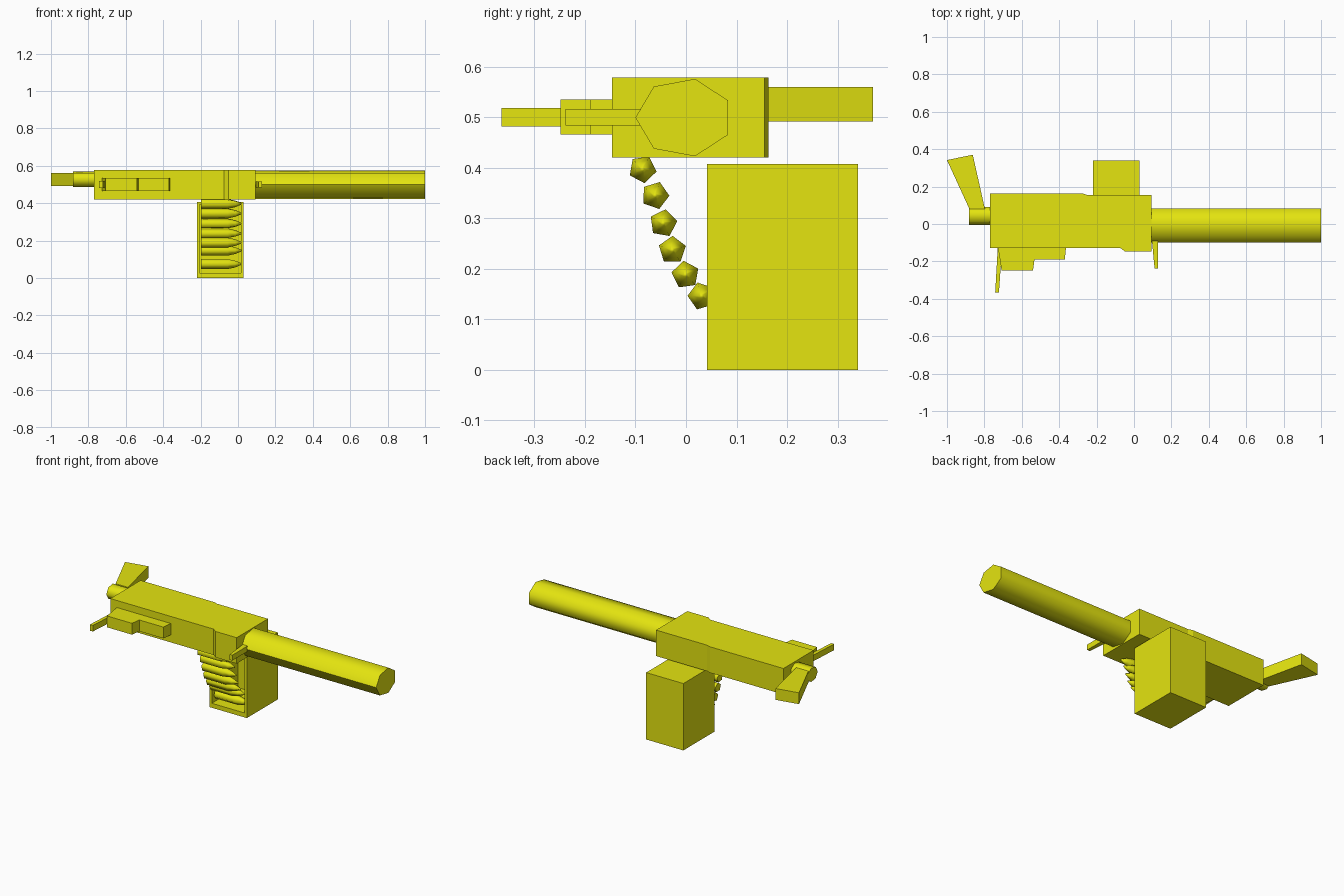
import bpy, bmesh, math
from mathutils import Vector

if "Cube" in bpy.data.objects:
    bpy.data.objects.remove(bpy.data.objects["Cube"])

yellow = bpy.data.materials.new("yellow paint")
yellow.diffuse_color = (0.78, 0.78, 0.005, 1)
yellow.use_nodes = True
yellow.node_tree.nodes["Principled BSDF"].inputs["Base Color"].default_value = yellow.diffuse_color


def finish(name, bm, smooth_angle=None):
    """Turn a bmesh into a named object, optionally smooth below an angle."""
    bmesh.ops.recalc_face_normals(bm, faces=bm.faces[:])
    mesh = bpy.data.meshes.new(name)
    bm.to_mesh(mesh)
    bm.free()
    mesh.materials.append(yellow)
    if smooth_angle:
        for p in mesh.polygons:
            p.use_smooth = True
        mesh.set_sharp_from_angle(angle=math.radians(smooth_angle))
    obj = bpy.data.objects.new(name, mesh)
    bpy.context.scene.collection.objects.link(obj)
    return obj


def slab(name, outline, z0, z1):
    """Extrude a top-view outline between two heights."""
    bm = bmesh.new()
    face = bm.faces.new([bm.verts.new((x, y, z0)) for x, y in outline])
    ext = bmesh.ops.extrude_face_region(bm, geom=[face])
    verts = [g for g in ext["geom"] if isinstance(g, bmesh.types.BMVert)]
    bmesh.ops.translate(bm, verts=verts, vec=(0, 0, z1 - z0))
    return finish(name, bm)


def turned(name, profile, cy, cz, sides, start=180, squash=1.0, angle=60):
    """Loft rings (x, radius) along x into a low-sided smooth rod."""
    bm = bmesh.new()
    rings = []
    for x, r in profile:
        ring = []
        for i in range(sides):
            a = math.radians(start) + math.tau * i / sides
            ring.append(bm.verts.new((x, cy + r * math.cos(a), cz + r * squash * math.sin(a))))
        rings.append(ring)
    for a, b in zip(rings, rings[1:]):
        for i in range(sides):
            j = (i + 1) % sides
            bm.faces.new((a[i], a[j], b[j], b[i]))
    bm.faces.new(rings[0])
    bm.faces.new(rings[-1])
    return finish(name, bm, angle)


# receiver body with its stepped sides
slab("receiver", [(-0.77, -0.127), (-0.075, -0.127), (-0.05, -0.146), (0.093, -0.146),
                  (0.093, 0.155), (-0.25, 0.155), (-0.275, 0.163), (-0.77, 0.163)], 0.42, 0.578)

# seven-sided barrel and rear stub
turned("barrel", [(0.08, 0.0963), (1.0, 0.0963)], -0.0037, 0.499, 7, squash=0.815)
turned("rear_stub", [(-0.883, 0.05), (-0.76, 0.05)], 0.045, 0.527, 7, squash=0.86)

# flared rear grip
slab("rear_grip", [(-0.88, 0.08), (-0.797, 0.08), (-0.862, 0.37), (-1.0, 0.342)], 0.491, 0.56)

# side cover and the two small handles on the front side
slab("side_cover", [(-0.728, -0.12), (-0.708, -0.248), (-0.54, -0.248), (-0.532, -0.189),
                    (-0.37, -0.189), (-0.363, -0.12)], 0.466, 0.535)
slab("charging_handle", [(-0.742, -0.365), (-0.722, -0.365), (-0.705, -0.12), (-0.728, -0.12)],
     0.481, 0.518)
slab("barrel_lever", [(0.097, -0.07), (0.097, -0.1), (0.11, -0.238), (0.128, -0.238), (0.128, -0.07)],
     0.483, 0.516)

# ammunition box, open at the front
bm = bmesh.new()
bmesh.ops.create_cube(bm, size=1)
for v in bm.verts:
    v.co = Vector((-0.095 + v.co.x * 0.25, 0.191 + v.co.y * 0.298, 0.2035 + v.co.z * 0.407))
bm.normal_update()
front = min(bm.faces, key=lambda f: f.calc_center_median().y)
bmesh.ops.inset_individual(bm, faces=[front], thickness=0.02)
for v in front.verts:
    if v.co.z < 0.2:
        v.co.z += 0.013
inner = bmesh.ops.extrude_discrete_faces(bm, faces=[front])["faces"][0]
bmesh.ops.translate(bm, verts=inner.verts[:], vec=(0, 0.25, 0))
finish("ammo_box", bm)

# belt of five-sided rounds curving from the box up to the receiver
belt = [(-0.086, 0.397), (-0.061, 0.345), (-0.045, 0.290), (-0.027, 0.237),
        (-0.001, 0.188), (0.031, 0.146), (0.075, 0.075)]
for i, (y, z) in enumerate(belt):
    turned(f"round_{i + 1}", [(-0.197, 0.028), (-0.055, 0.028), (-0.015, 0.019), (0.02, 0.004)],
           y, z, 5, start=62 + 9 * i, angle=78)
